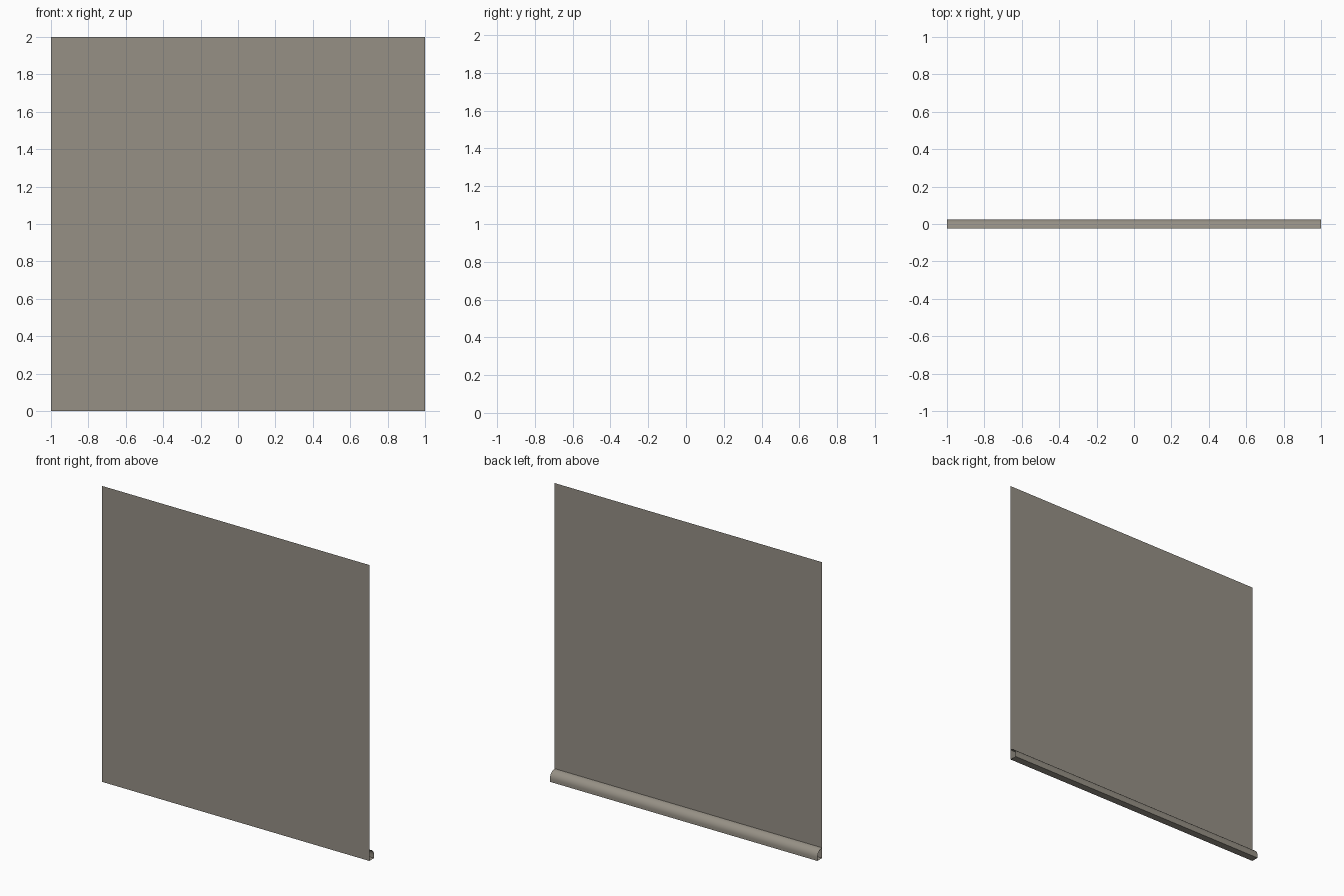
import bpy, bmesh, math

if "Cube" in bpy.data.objects:
    bpy.data.objects.remove(bpy.data.objects["Cube"])

paint = bpy.data.materials.new("warm grey paint")
paint.diffuse_color = (0.305, 0.279, 0.235, 1)
paint.use_nodes = True
paint.node_tree.nodes["Principled BSDF"].inputs["Base Color"].default_value = paint.diffuse_color


def extrude_profile(name, profile, x0=-1.0, x1=1.0):
    """Sweep an open (y, z) profile along x, leaving the ends open."""
    bm = bmesh.new()
    rows = [(bm.verts.new((x0, y, z)), bm.verts.new((x1, y, z))) for y, z in profile]
    for (a, b), (c, d) in zip(rows, rows[1:]):
        bm.faces.new((a, c, d, b))
    me = bpy.data.meshes.new(name)
    bm.to_mesh(me)
    bm.free()
    me.materials.append(paint)
    ob = bpy.data.objects.new(name, me)
    bpy.context.collection.objects.link(ob)
    return ob


# Wall: a single thin sheet
extrude_profile("wall_panel", [(-0.025, 2.0), (-0.025, 0.0)])

# Skirting: flat underside, short upright face, rounded top back to the wall
steps = 8
curve = [(-0.025 + 0.05 * math.cos(t), 0.02 + 0.05 * math.sin(t))
         for t in (math.pi / 2 * i / steps for i in range(steps + 1))]
trim = extrude_profile("skirting_trim", [(-0.025, 0.0), (0.025, 0.0)] + curve)
bpy.context.view_layer.objects.active = trim
trim.select_set(True)
bpy.ops.object.shade_smooth_by_angle(angle=math.radians(30))
